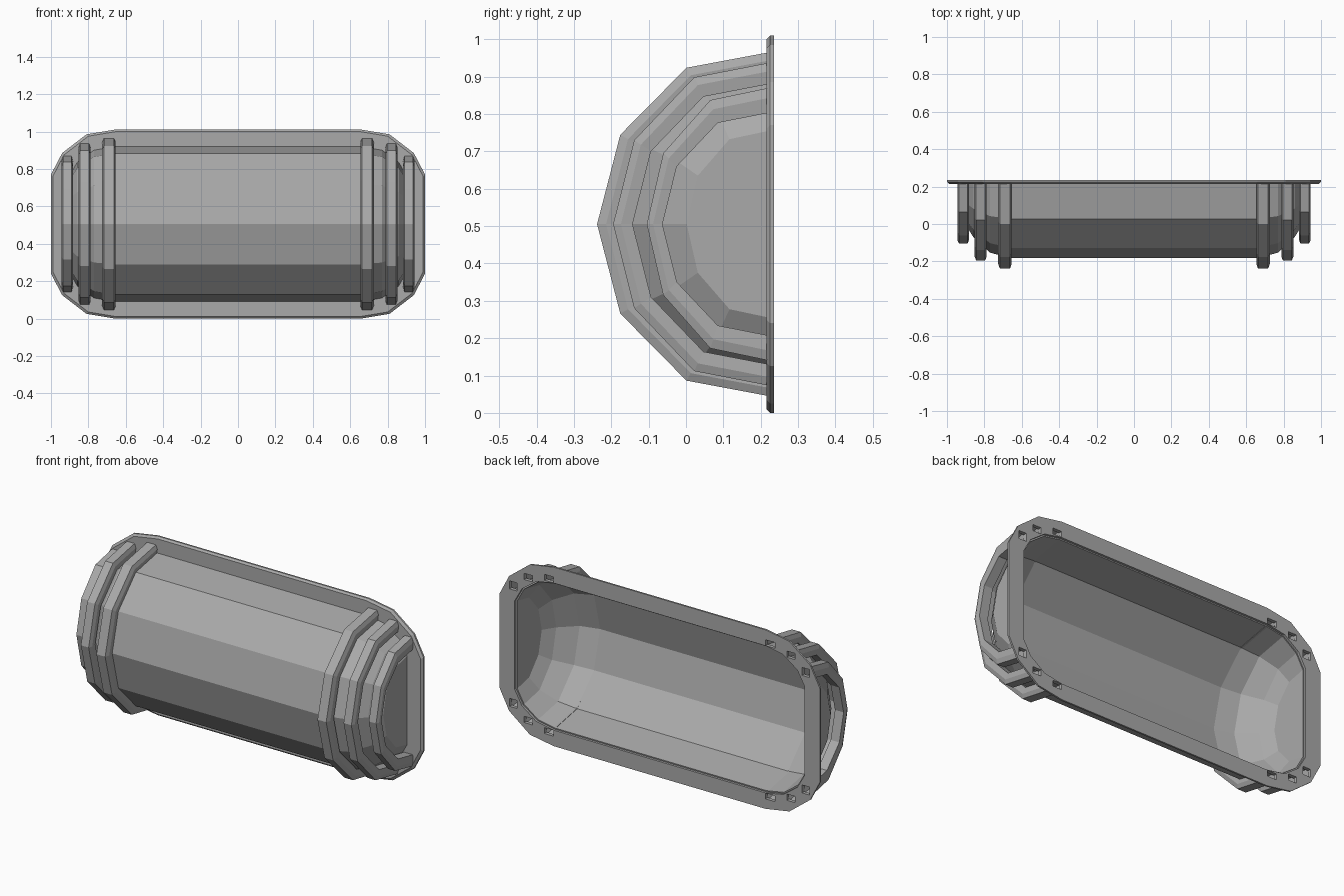
import bpy, bmesh
from mathutils import Vector

if "Cube" in bpy.data.objects:
    bpy.data.objects.remove(bpy.data.objects["Cube"])

MID = 0.505      # height of the long axis
BACK = 0.235     # rear plane of the rim
FRONT = 0.215    # front plane of the rim

grey = bpy.data.materials.new("mid grey")
grey.use_nodes = True
grey.diffuse_color = (0.4, 0.4, 0.4, 1)
grey.node_tree.nodes["Principled BSDF"].inputs["Base Color"].default_value = (0.4, 0.4, 0.4, 1)


def loft(name, loops, close_u=False, close_v=False, caps=False):
    """Skin equal-length loops of points with quads."""
    bm = bmesh.new()
    rows = [[bm.verts.new(p) for p in loop] for loop in loops]
    n = len(rows[0])
    for i in range(len(rows) if close_u else len(rows) - 1):
        a, b = rows[i], rows[(i + 1) % len(rows)]
        for j in range(n if close_v else n - 1):
            k = (j + 1) % n
            bm.faces.new((a[j], a[k], b[k], b[j]))
    if caps:
        bm.faces.new(rows[0])
        bm.faces.new(rows[-1])
    bmesh.ops.recalc_face_normals(bm, faces=bm.faces)
    return finish(name, bm)


def finish(name, bm):
    mesh = bpy.data.meshes.new(name)
    bm.to_mesh(mesh)
    bm.free()
    mesh.materials.append(grey)
    ob = bpy.data.objects.new(name, mesh)
    bpy.context.collection.objects.link(ob)
    return ob


def arch(half_height, depth):
    """Faceted half-round in (y, z), running from top to bottom."""
    half = [(0, 1), (0.48, 0.91), (0.865, 0.52)]
    steps = half + [(1, 0)] + [(d, -h) for d, h in reversed(half)]
    return [(0.222 - d * depth, MID + h * half_height) for d, h in steps]


def outline(corner, y):
    """Mirror one corner's points into a full closed outline."""
    right = corner + [(x, -z) for x, z in reversed(corner)]
    full = right + [(-x, z) for x, z in reversed(right)]
    return [(x, y, MID + z) for x, z in full]


# Half-barrel shell with rounded ends: x, half height, depth
sections = [(0.66, 0.415, 0.405), (0.77, 0.395, 0.375),
            (0.86, 0.33, 0.29), (0.905, 0.25, 0.22)]
stations = [(-x, h, d) for x, h, d in reversed(sections)] + sections
shell = loft("barrel_shell",
             [[(x, y, z) for y, z in arch(h, d)] for x, h, d in stations], caps=True)
# Make every normal face outward, away from the open back
bm = bmesh.new()
bm.from_mesh(shell.data)
for f in bm.faces:
    if f.normal.dot(f.calc_center_median() - Vector((0, 0.22, MID))) < 0:
        f.normal_flip()
bm.to_mesh(shell.data)
bm.free()
skin = shell.modifiers.new("thickness", "SOLIDIFY")
skin.thickness = 0.008

# Flat rim around the open back, with a chamfered front edge
outer = [(0.66, 0.505), (0.81, 0.48), (0.94, 0.38), (1.0, 0.265)]
lip = [(x - 0.01, z - 0.01) for x, z in outer]
opening = [(x, h) for x, h, d in sections]
rim = loft("rim", [outline(outer, BACK), outline(outer, 0.225), outline(lip, FRONT),
                   outline(opening, FRONT), outline(opening, BACK)],
           close_u=True, close_v=True)

# Hollow ribs: x, half width, outer (height, depth), inner (height, depth)
ribs = [("inner_rib", 0.69, 0.036, (0.46, 0.46), (0.405, 0.40)),
        ("middle_rib", 0.82, 0.032, (0.432, 0.417), (0.375, 0.365)),
        ("end_rib", 0.913, 0.03, (0.365, 0.327), (0.298, 0.285))]
# Rib cross-section: sideways factor, then blend from inner to outer arch
profile = [(-0.9, 0), (-1, 0.6), (-0.75, 1), (0.75, 1), (1, 0.6), (0.9, 0)]
cut = bmesh.new()
for name, cx, w, big, small in ribs:
    loops = []
    for po, pi in zip(arch(*big), arch(*small)):
        o, i = Vector(po), Vector(pi)
        loops.append([(cx + s * w, *i.lerp(o, t)) for s, t in profile])
    rib = loft(name, loops, close_v=True)
    rib.modifiers.new("both_ends", "MIRROR")
    # Matching holes through the rim
    tall = big[0] - small[0] - 0.022
    for sx in (-1, 1):
        for sz in (-1, 1):
            made = bmesh.ops.create_cube(cut, size=1)["verts"]
            bmesh.ops.scale(cut, verts=made, vec=(w * 1.6, 0.1, tall))
            bmesh.ops.translate(cut, verts=made, vec=(
                sx * cx, 0.225, MID + sz * (big[0] + small[0]) / 2))
cutter = finish("rim_hole_cutter", cut)
cutter.hide_render = True
cutter.hide_viewport = True
holes = rim.modifiers.new("rib_holes", "BOOLEAN")
holes.operation = "DIFFERENCE"
holes.solver = "EXACT"
holes.object = cutter
